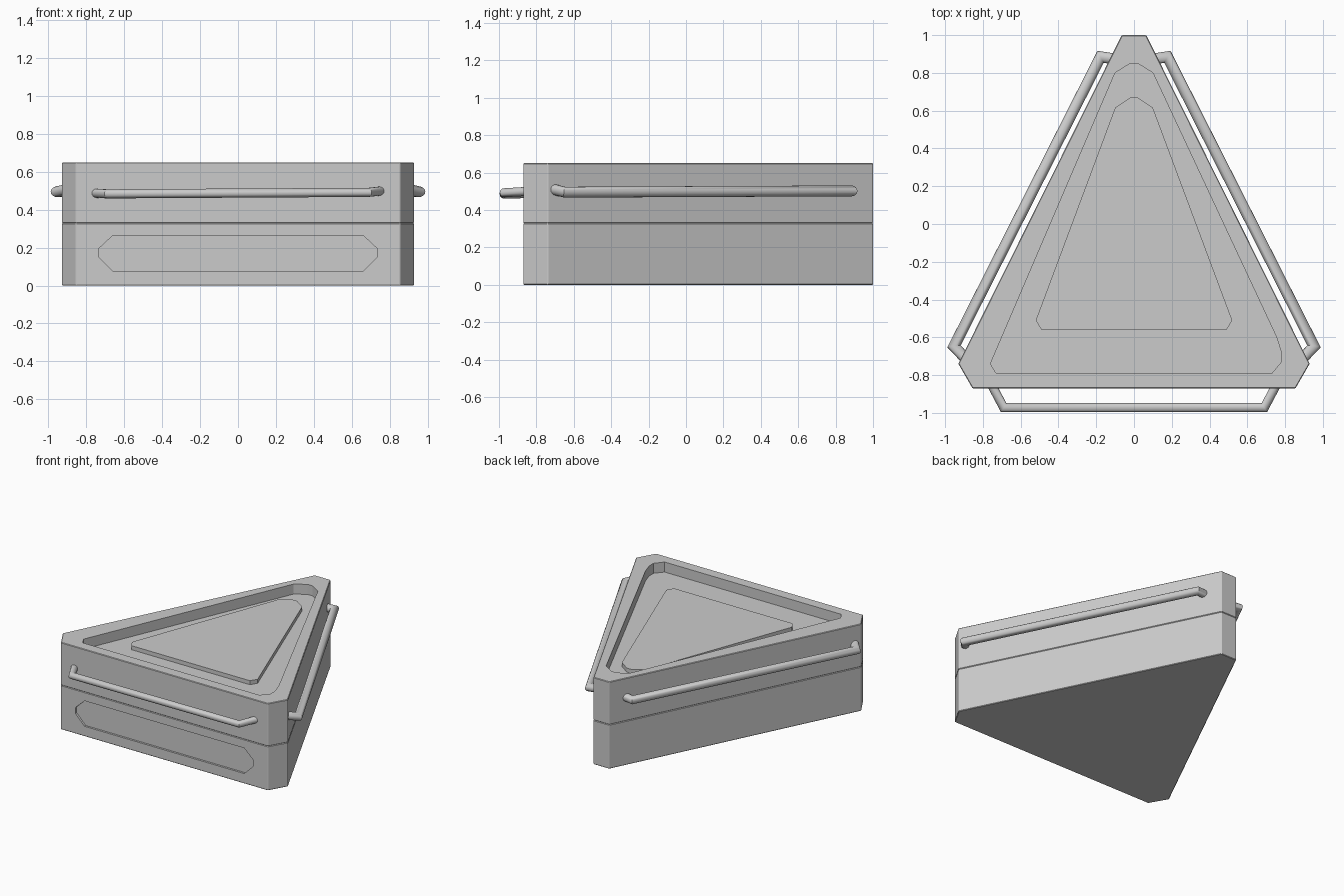
import bpy, bmesh, math
from mathutils import Vector

if "Cube" in bpy.data.objects:
    bpy.data.objects.remove(bpy.data.objects["Cube"])


def new_object(name, bm):
    bmesh.ops.recalc_face_normals(bm, faces=bm.faces[:])
    mesh = bpy.data.meshes.new(name)
    bm.to_mesh(mesh)
    bm.free()
    ob = bpy.data.objects.new(name, mesh)
    bpy.context.collection.objects.link(ob)
    return ob


def activate(ob):
    bpy.ops.object.select_all(action='DESELECT')
    ob.select_set(True)
    bpy.context.view_layer.objects.active = ob


def prism(name, points, a, b, axis='Z', bevel=0.0):
    """Extrude a flat outline from a to b along Z (x,y outline) or Y (x,z outline)."""
    def place(p, d):
        return (p[0], p[1], d) if axis == 'Z' else (p[0], d, p[1])
    bm = bmesh.new()
    low = [bm.verts.new(place(p, a)) for p in points]
    high = [bm.verts.new(place(p, b)) for p in points]
    bm.faces.new(low)
    bm.faces.new(high)
    n = len(points)
    for i in range(n):
        j = (i + 1) % n
        bm.faces.new((low[i], low[j], high[j], high[i]))
    if bevel:
        bmesh.ops.recalc_face_normals(bm, faces=bm.faces[:])
        bmesh.ops.bevel(bm, geom=bm.edges[:], offset=bevel, segments=1, affect='EDGES')
    return new_object(name, bm)


def cut(target, cutter):
    cutter.hide_render = True
    mod = target.modifiers.new("cut", 'BOOLEAN')
    mod.operation = 'DIFFERENCE'
    mod.solver = 'EXACT'
    mod.object = cutter
    activate(target)
    bpy.ops.object.modifier_apply(modifier=mod.name)
    bpy.data.objects.remove(cutter)


def rail(name, path, radius, sides=16):
    """Round tube along a nearly level path, with mitred corners."""
    pts = [Vector(p) for p in path]
    bm = bmesh.new()
    rings = []
    for i, p in enumerate(pts):
        before = (p - pts[i - 1]).normalized() if i else (pts[1] - p).normalized()
        after = (pts[i + 1] - p).normalized() if i < len(pts) - 1 else before
        t = (before + after).normalized()
        side = t.cross(Vector((0, 0, 1))).normalized()
        up = side.cross(t)
        miter = 1 / max(t.dot(before), 0.4)
        rings.append([bm.verts.new(p + radius * (side * math.cos(k) * miter + up * math.sin(k)))
                      for k in (2 * math.pi * s / sides for s in range(sides))])
    for r, q in zip(rings, rings[1:]):
        for s in range(sides):
            e = (s + 1) % sides
            bm.faces.new((r[s], r[e], q[e], q[s]))
    bm.faces.new(rings[0])
    bm.faces.new(rings[-1])
    ob = new_object(name, bm)
    activate(ob)
    bpy.ops.object.shade_smooth_by_angle(angle=math.radians(40))
    return ob


def mirrored(half):
    """Right half of an outline plus its reflection in x."""
    return half + [(-x, y) for x, y in reversed(half)]


# Triangular case in two halves, the bevels leave a fine seam
outline = mirrored([(0.065, 1.0), (0.93, -0.74), (0.855, -0.87)])
lower = prism("lower_case", outline, 0.0, 0.33, bevel=0.004)
upper = prism("upper_case", outline, 0.33, 0.65, bevel=0.004)

# Sunken tray in the top
tray = [(0.02, 0.85), (0.1, 0.8), (0.755, -0.6), (0.78, -0.68), (0.78, -0.73), (0.73, -0.79),
        (-0.73, -0.79), (-0.76, -0.74), (-0.1, 0.8), (-0.02, 0.85)]
cut(upper, prism("tray_cutter", tray, 0.575, 0.8))

# Raised panel on the tray floor
panel = mirrored([(0.02, 0.67), (0.1, 0.615), (0.52, -0.51), (0.49, -0.56)])
prism("top_panel", panel, 0.57, 0.605)

# Shallow recess in the front of the lower half
slot = mirrored([(0.66, 0.265), (0.735, 0.195), (0.735, 0.15), (0.66, 0.075)])
cut(lower, prism("front_slot_cutter", slot, -0.95, -0.855, axis='Y'))

# Carry rails on the three sides
rail("front_rail", [(-0.76, -0.84, 0.488), (-0.69, -0.972, 0.484),
                    (0.69, -0.972, 0.492), (0.76, -0.84, 0.5)], 0.024)
for name, s in (("right_rail", 1), ("left_rail", -1)):
    rail(name, [(s * 0.06, 0.867, 0.505), (s * 0.177, 0.885, 0.502),
                (s * 0.953, -0.648, 0.495), (s * 0.875, -0.73, 0.515)], 0.029)
